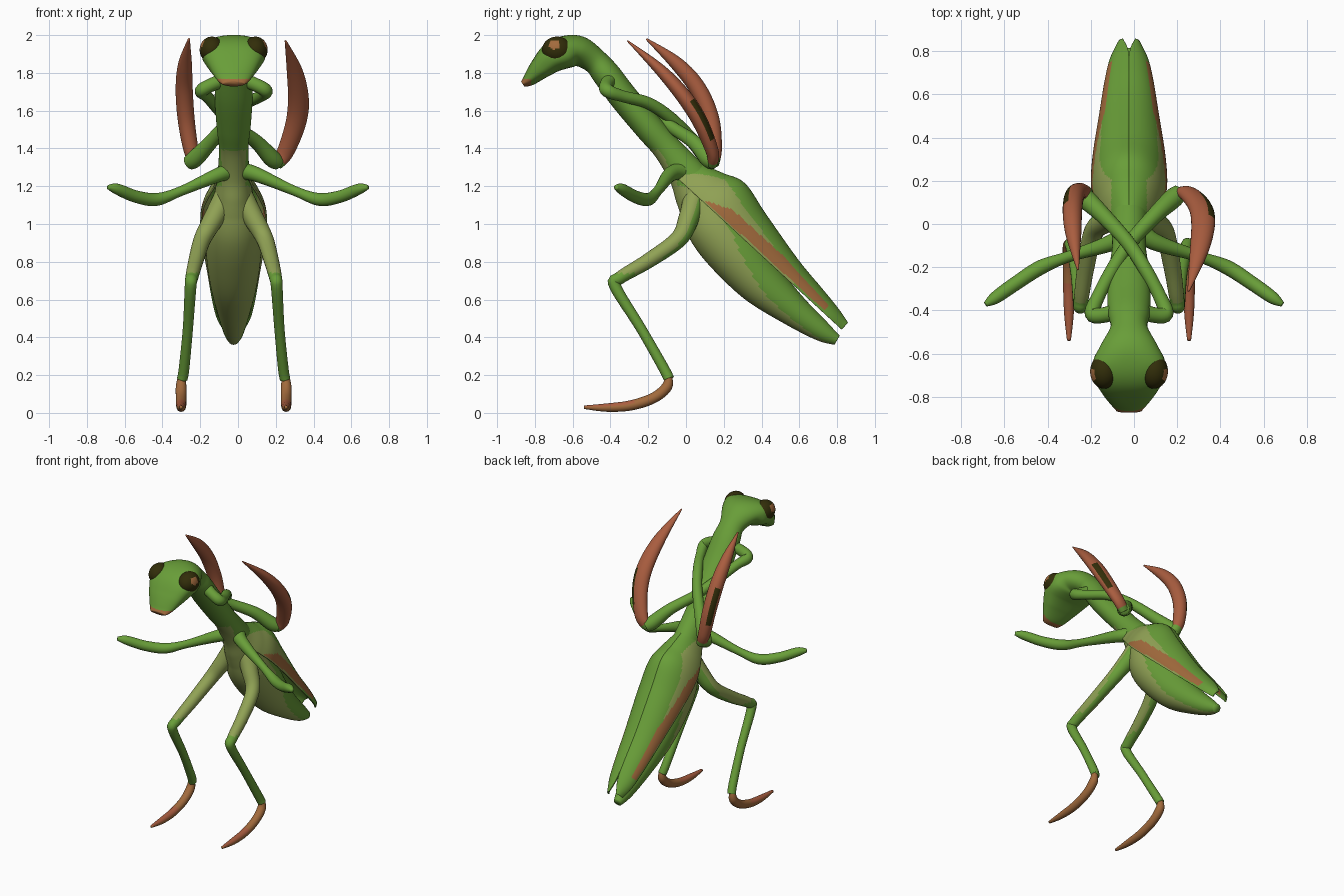
import bpy, bmesh, math
from mathutils import Vector

if "Cube" in bpy.data.objects:
    bpy.data.objects.remove(bpy.data.objects["Cube"])

CX = -0.023  # symmetry plane of body, head and hind legs


def material(name, r, g, b):
    m = bpy.data.materials.new(name)
    m.diffuse_color = (r, g, b, 1)
    m.use_nodes = True
    m.node_tree.nodes["Principled BSDF"].inputs["Base Color"].default_value = m.diffuse_color
    return m


MATS = [material("leaf green", .14, .34, .04), material("pale olive", .28, .36, .09),
        material("claw red brown", .40, .11, .05), material("wing brown", .36, .145, .046),
        material("dark eye", .032, .027, .003)]
GREEN, OLIVE, RED, BROWN, DARK = range(5)


def spline(pts, sub):
    """Catmull-Rom through points of any length."""
    out = []
    for i in range(len(pts) - 1):
        p0, p1 = pts[max(i - 1, 0)], pts[i]
        p2, p3 = pts[i + 1], pts[min(i + 2, len(pts) - 1)]
        for k in range(sub):
            t = k / sub
            out.append([.5 * (2 * b + (c - a) * t + (2 * a - 5 * b + 4 * c - d) * t * t
                              + (3 * b - a - 3 * c + d) * t ** 3)
                        for a, b, c, d in zip(p0, p1, p2, p3)])
    out.append(list(pts[-1]))
    return out


def finish(name, bm, rule):
    """Turn the bmesh into an object and colour each face by rule(face, index)."""
    bmesh.ops.recalc_face_normals(bm, faces=bm.faces)
    bm.normal_update()
    for i, f in enumerate(bm.faces):
        f.material_index = rule(f, i)
        f.smooth = True
    me = bpy.data.meshes.new(name)
    bm.to_mesh(me)
    bm.free()
    for m in MATS:
        me.materials.append(m)
    ob = bpy.data.objects.new(name, me)
    bpy.context.collection.objects.link(ob)
    return ob


def power(v, e):
    return math.copysign(abs(v) ** e, v)


def loft(name, pts, rule, ref=(1, 0, 0), n=20, sub=5):
    """Tube through (x, y, z, half width, half depth, roundness); rule(t, centre, normal)."""
    secs = spline(pts, sub)
    bm, rings, last = bmesh.new(), [], len(secs) - 1
    ref = Vector(ref)
    for i, s in enumerate(secs):
        tan = (Vector(secs[min(i + 1, last)][:3]) - Vector(secs[max(i - 1, 0)][:3])).normalized()
        u = (ref - tan * ref.dot(tan)).normalized()
        w = tan.cross(u)
        angles = [2 * math.pi * j / n for j in range(n)]
        rings.append([bm.verts.new(Vector(s[:3]) + u * (power(math.cos(a), s[5]) * max(s[3], .004))
                                   + w * (power(math.sin(a), s[5]) * max(s[4], .004)))
                      for a in angles])
    for a, b in zip(rings, rings[1:]):
        for j in range(n):
            bm.faces.new((a[j], a[(j + 1) % n], b[(j + 1) % n], b[j]))
    bm.faces.new(rings[0])
    bm.faces.new(rings[-1])

    def by_face(f, i):
        t = 0 if i == last * n else (i // n) / last
        return rule(min(t, 1), f.calc_center_median(), f.normal)
    return finish(name, bm, by_face)


def limb(name, pts, rule, ref=(1, 0, 0), flat=1.0, n=20, sub=6):
    return loft(name, [(x, y, z, r, r * flat, 1) for x, y, z, r in pts], rule, ref, n, sub)


# Head, thorax and abdomen: one loft from mouth to tail (y, z, half width, half depth)
body = [(-.865, 1.742, .058, .016), (-.83, 1.765, .087, .036), (-.77, 1.825, .128, .06),
        (-.70, 1.885, .164, .082), (-.63, 1.912, .165, .086), (-.56, 1.912, .13, .08),
        (-.48, 1.86, .086, .068), (-.42, 1.79, .095, .074), (-.33, 1.67, .1, .076),
        (-.2, 1.515, .09, .076), (-.1, 1.40, .078, .076), (0, 1.27, .085, .098),
        (.06, 1.17, .1, .125), (.105, 1.09, .12, .14), (.165, .975, .143, .153),
        (.27, .84, .145, .148), (.40, .69, .125, .125), (.56, .55, .09, .088),
        (.715, .435, .055, .056), (.80, .385, .028, .028)]


def body_colour(t, c, n):
    if c.y < -.82 and c.z < 1.768:
        return BROWN
    if c.z > 1.39 or c.y < -.25:
        return GREEN
    under = -.7 * (n.y + n.z)
    limit = .55 if c.z > 1.2 else -.3 if c.z > .95 else -.3 + (.95 - c.z) * 1.7
    return OLIVE if under > limit else GREEN


loft("body_and_head", [(CX, *p, .78 if -.8 < p[0] < -.6 else 1) for p in body],
     body_colour, n=56, sub=10)

# Eyes: dark ellipsoids, nearly flush with the head, with a brown spot
for side, tag in ((-1, "left"), (1, "right")):
    bm = bmesh.new()
    bmesh.ops.create_uvsphere(bm, u_segments=40, v_segments=28, radius=1)
    spot = Vector((.87 * side, -.2, .42)).normalized()
    marks = [BROWN if f.calc_center_median().normalized().dot(spot) > .92 else DARK for f in bm.faces]
    for v in bm.verts:
        v.co = Vector((CX + .115 * side + v.co.x * .065, -.682 + v.co.y * .08, 1.922 + v.co.z * .07))
    finish(tag + "_eye", bm, lambda f, i: marks[i])

# Folded wings: (distance along edge, ridge height, half width, ridge gap)
WING = [(-.1, .12, .07, 0), (0, .145, .1, 0), (.1, .18, .14, 0), (.22, .218, .17, 0),
        (.41, .174, .165, 0), (.7, .112, .132, 0), (.9, .085, .108, 0),
        (1.03, .066, .085, .004), (1.12, .045, .052, .028)]
ACROSS = 32


def wing(tag, side):
    secs = spline(WING, 10)
    bm, rows, place = bmesh.new(), [], []
    for s, h, w, gap in secs:
        row = []
        for k in range(ACROSS + 1):
            a = k / ACROSS * math.pi / 2
            up = h * math.cos(a) ** 1.1 if k < ACROSS else 0
            x = gap + (w - gap) * math.sin(a)
            row.append(bm.verts.new((CX + side * x, .735 * s + .677 * up, 1.2 - .677 * s + .735 * up)))
            if k < ACROSS:
                place.append((s, up, x, h))
        rows.append(row)
    for a, b in zip(rows, rows[1:]):
        for k in range(ACROSS):
            bm.faces.new((a[k], a[k + 1], b[k + 1], b[k]))

    def colour(f, i):
        s, up, x, h = place[i]
        if .13 < s < .98 and .014 < up < min(.018 + (s - .13) * .5, .08, .62 * h):
            return BROWN
        return OLIVE if s < .75 and up < .19 - .2 * s and x > .075 else GREEN
    ob = finish(tag + "_wing", bm, colour)
    mod = ob.modifiers.new("thickness", "SOLIDIFY")
    mod.thickness = .01
    mod.offset = 0


def hind_colour(t, c, n):
    return OLIVE if t < .62 and n.y < .45 and c.z > .74 else GREEN


# Wings, hind legs, feet and middle legs on both sides
for side, tag in ((-1, "left"), (1, "right")):
    wing(tag, side)
    leg = [(.04, .05, 1.15, .062), (.105, .015, 1.03, .055), (.165, -.04, .92, .046),
           (.2, -.2, .805, .04), (.222, -.35, .715, .034), (.228, -.375, .67, .031),
           (.242, -.24, .45, .027), (.262, -.12, .24, .028), (.272, -.09, .18, .028)]
    foot = [(.276, -.095, .2, .018), (.278, -.1, .14, .028), (.278, -.17, .08, .028),
            (.278, -.29, .04, .027), (.278, -.42, .028, .022), (.278, -.54, .03, .009)]
    limb(tag + "_hind_leg", [(CX + side * x, y, z, r) for x, y, z, r in leg], hind_colour)
    limb(tag + "_foot", [(CX + side * x, y, z, r) for x, y, z, r in foot],
         lambda t, c, n: RED if t > .55 and n.z > .3 else BROWN)
    mid = [(.0, .0, 1.28, .05), (.09, -.08, 1.265, .04), (.3, -.15, 1.175, .026),
           (.43, -.2, 1.13, .034), (.54, -.27, 1.145, .033), (.64, -.34, 1.185, .029),
           (.687, -.372, 1.195, .012)]
    limb(tag + "_middle_leg", [(side * x, y, z, r) for x, y, z, r in mid],
         lambda t, c, n: GREEN, ref=(0, 0, 1))

    # Front arms cross over the back; the one from the right lies on top
    lift = .03 if side > 0 else -.015
    arm = [(.03, -.39, 1.77, .04), (.11, -.42, 1.74, .036), (.17, -.415, 1.705, .036),
           (.14, -.33, 1.675, .031), (.07, -.2, 1.61 + lift, .032), (-.01, -.08, 1.53 + lift, .033),
           (-.12, .04, 1.435, .038), (-.2, .115, 1.35, .046), (-.235, .145, 1.325, .04)]
    limb(tag + "_front_arm", [(CX + side * x, y, z, r) for x, y, z, r in arm],
         lambda t, c, n: GREEN, ref=(0, 0, 1))


def claw_colour(side):
    def rule(t, c, n):
        if t < .1:
            return GREEN
        return DARK if .28 < t < .56 and n.dot(Vector((.75 * side, .62, .2))) > .88 else RED
    return rule


# Raised claws, posed differently on each side
limb("right_claw", [(.2, .14, 1.315, .034), (.25, .14, 1.38, .045), (.305, .08, 1.53, .054),
                    (.32, 0, 1.66, .055), (.3, -.13, 1.81, .042), (.252, -.31, 1.97, .005)],
     claw_colour(1), flat=.75, n=28, sub=8)
limb("left_claw", [(-.22, .14, 1.315, .034), (-.25, .15, 1.4, .04), (-.275, .13, 1.56, .045),
                   (-.285, .06, 1.72, .045), (-.28, -.05, 1.85, .036), (-.26, -.21, 1.98, .005)],
     claw_colour(-1), flat=1.0, n=28, sub=8)
